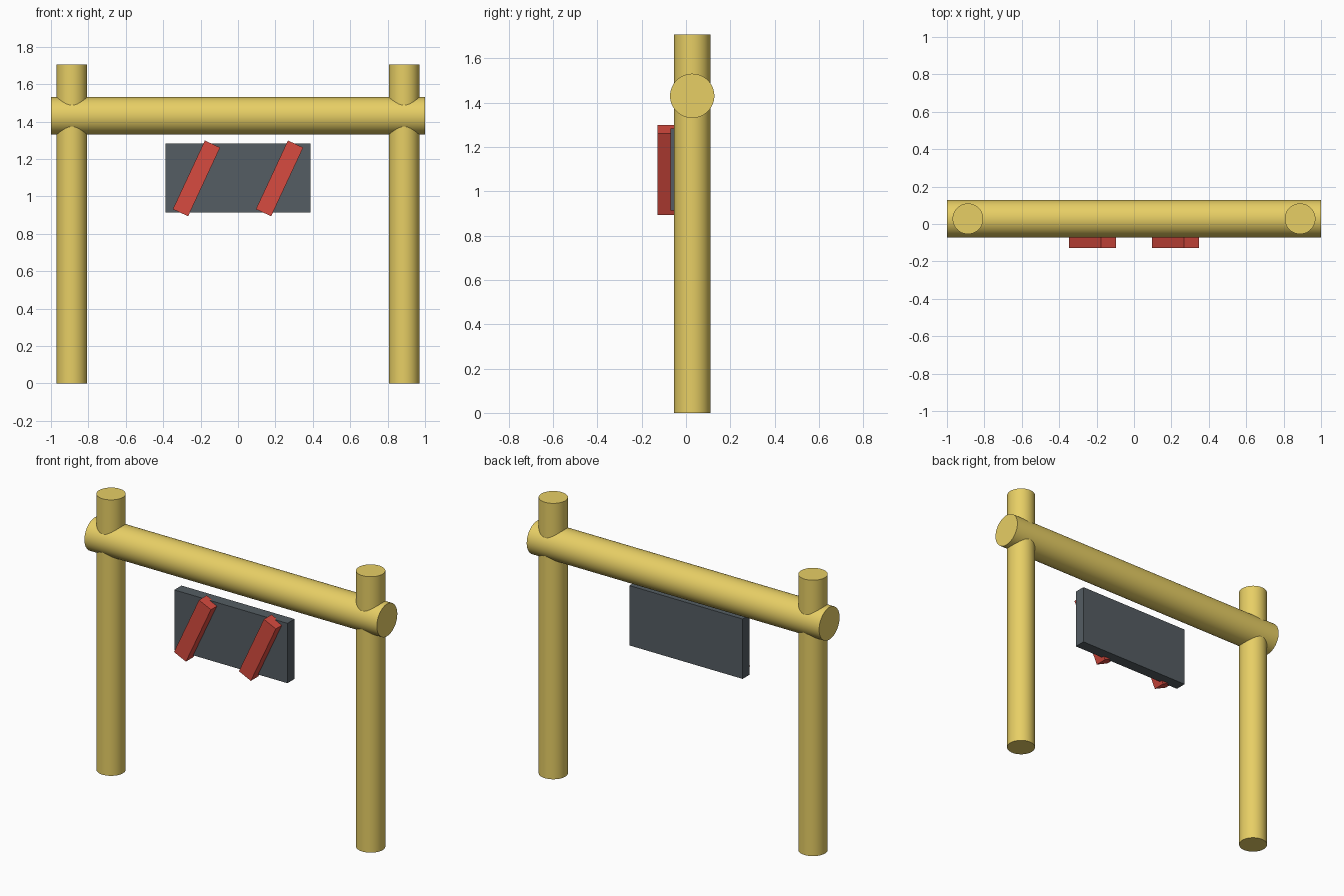
import bpy
from math import radians, pi

if "Cube" in bpy.data.objects:
    bpy.data.objects.remove(bpy.data.objects["Cube"])


def material(name, color):
    m = bpy.data.materials.new(name)
    m.diffuse_color = (*color, 1)
    m.use_nodes = True
    m.node_tree.nodes["Principled BSDF"].inputs["Base Color"].default_value = m.diffuse_color
    return m


wood = material("yellow_wood", (0.80, 0.62, 0.13))
red = material("red_paint", (0.68, 0.07, 0.05))
slate = material("dark_slate", (0.09, 0.11, 0.125))


def log(name, radius, length, location, rotation=(0, 0, 0)):
    bpy.ops.mesh.primitive_cylinder_add(vertices=48, radius=radius, depth=length,
                                        location=location, rotation=rotation)
    ob = bpy.context.object
    ob.name = name
    ob.data.materials.append(wood)
    bpy.ops.object.shade_smooth_by_angle(angle=radians(30))


def block(name, size, location, mat, tilt=0):
    bpy.ops.mesh.primitive_cube_add(size=1, location=location, rotation=(0, tilt, 0))
    ob = bpy.context.object
    ob.name = name
    ob.scale = size
    bpy.ops.object.transform_apply(location=False, rotation=False, scale=True)
    ob.data.materials.append(mat)


# Crossbeam, running through both posts
log("crossbeam", 0.10, 2.0, (0, 0.028, 1.43), (0, pi / 2, 0))

# Hanging board
block("sign_board", (0.774, 0.07, 0.37), (0, -0.035, 1.098), slate)

# Posts and slanted red bars, one per side
for side, sx in (("left", -1), ("right", 1)):
    log(f"{side}_post", 0.082, 1.706, (sx * 0.888, 0.028, 0.853))
    block(f"{side}_slanted_bar", (0.09, 0.075, 0.405),
          (sx * 0.222, -0.0905, 1.096), red, radians(25))
